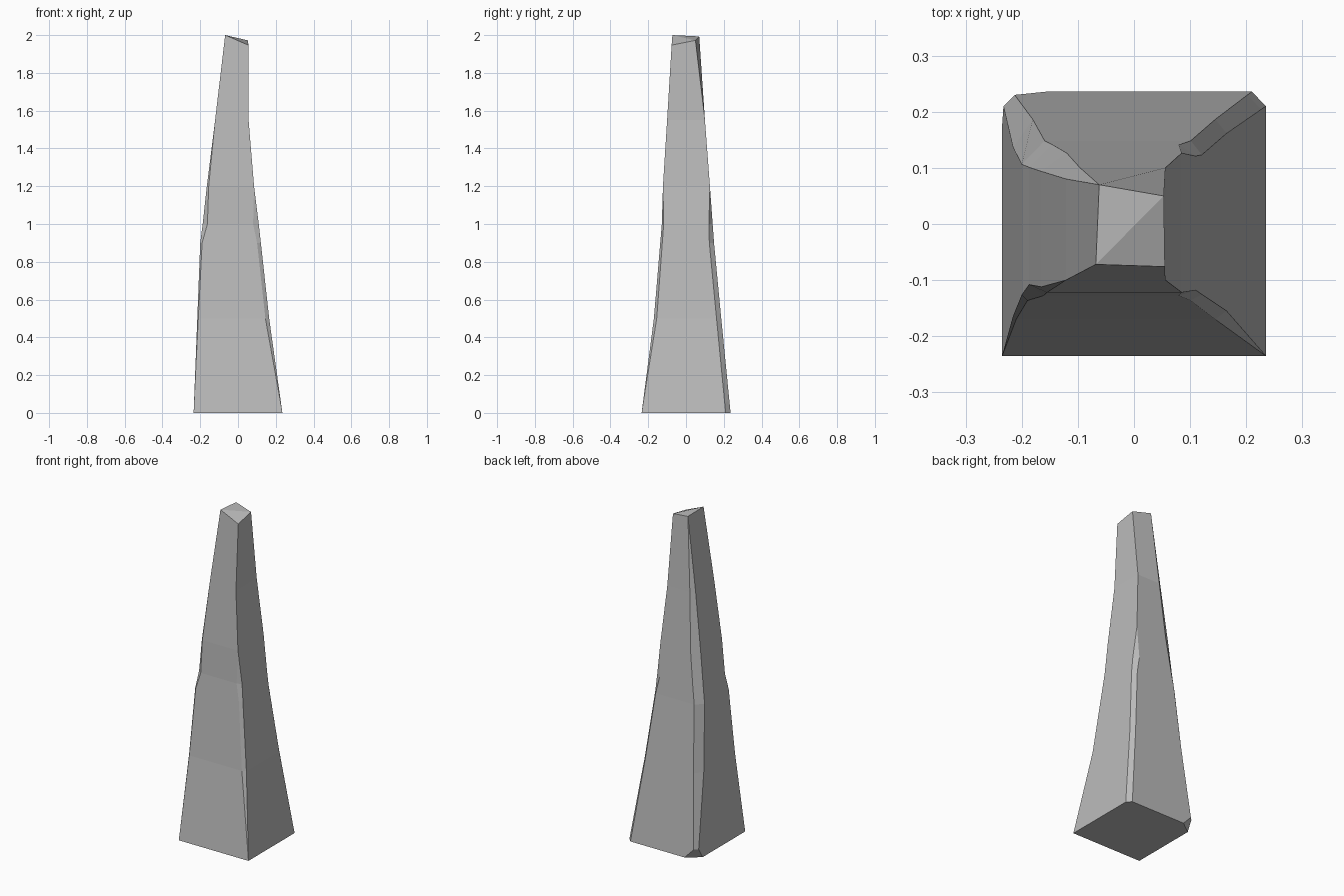
import bpy
import bmesh

cube = bpy.data.objects.get("Cube")
if cube:
    bpy.data.objects.remove(cube, do_unlink=True)


def sample(profile, z):
    """Read a value off a list of (height, value) pairs."""
    for (za, a), (zb, b) in zip(profile, profile[1:]):
        if z <= zb:
            return a + (b - a) * (z - za) / (zb - za)
    return profile[-1][1]


# Outline of each side, as distance from the axis by height
left_side = [(0, .235), (.5, .165), (1, .11), (1.2, .085), (1.55, .056), (2, .055)]
right_side = [(0, .235), (.9, .2), (1, .187), (1.2, .165), (2, .065)]
front_side = [(0, .235), (.5, .17), (1, .128), (1.2, .122), (1.55, .1), (2, .072)]
back_side = [(0, .236), (.85, .152), (1.4, .112), (2, .065)]

# Each corner: direction, then chipped width along x and along y by height
corners = [
    (-1, -1, [(0, 0), (.9, .01), (1, .025), (1.2, .01), (1.55, 0)],
             [(0, 0), (.9, .01), (1, .02), (1.2, .01), (1.55, 0)]),
    (1, -1, [(0, 0), (.5, .02), (.9, .02), (1, .03), (1.2, 0)],
            [(0, 0), (.5, .015), (1, .01), (1.2, 0)]),
    (1, 1, [(0, .025), (.5, .02), (.9, .02), (1, .03), (1.2, 0)],
           [(0, .026), (.5, .025), (.9, .025), (1, .02), (1.2, 0)]),
    (-1, 1, [(0, .08), (.06, .02), (.5, .035), (1.2, .045), (1.55, .025), (2, 0)],
            [(0, .06), (.06, .02), (.5, .05), (1, .04), (1.55, .02), (2, 0)]),
]
top_corners = [(-.068, -.072, 2), (.055, -.076, 1.947),
               (.053, .05, 1.972), (-.062, .07, 1.993)]


def ring_points(z):
    points = []
    for sx, sy, cut_x, cut_y in corners:
        x = sx * sample(left_side if sx > 0 else right_side, z)
        y = sy * sample(back_side if sy > 0 else front_side, z)
        chipped_x = (x - sx * sample(cut_x, z), y, z)
        chipped_y = (x, y - sy * sample(cut_y, z), z)
        # Keep the two points in anticlockwise order
        points += [chipped_y, chipped_x] if sx * sy > 0 else [chipped_x, chipped_y]
    return points


# Tapered stone shaft, lofted through rings
bm = bmesh.new()
rings = [[bm.verts.new(p) for p in ring_points(z)]
         for z in (0, .06, .5, .9, 1, 1.2, 1.55)]
rings.append([bm.verts.new(p) for p in top_corners for side in range(2)])
for low, high in zip(rings, rings[1:]):
    for i in range(len(low)):
        j = (i + 1) % len(low)
        bm.faces.new((low[i], low[j], high[j], high[i]))
bm.faces.new(rings[0][::-1])

# Slanted cap, folded along its diagonal
cap = rings[-1][::2]
bm.faces.new((cap[0], cap[1], cap[2]))
bm.faces.new((cap[0], cap[2], cap[3]))
bmesh.ops.remove_doubles(bm, verts=bm.verts, dist=.0005)
bmesh.ops.recalc_face_normals(bm, faces=bm.faces)

mesh = bpy.data.meshes.new("stone_pillar")
bm.to_mesh(mesh)
bm.free()
pillar = bpy.data.objects.new("stone_pillar", mesh)
bpy.context.collection.objects.link(pillar)

# Plain grey stone
stone = bpy.data.materials.new("grey_stone")
stone.use_nodes = True
color = (.5, .5, .5, 1)
stone.diffuse_color = color
stone.node_tree.nodes["Principled BSDF"].inputs["Base Color"].default_value = color
mesh.materials.append(stone)
